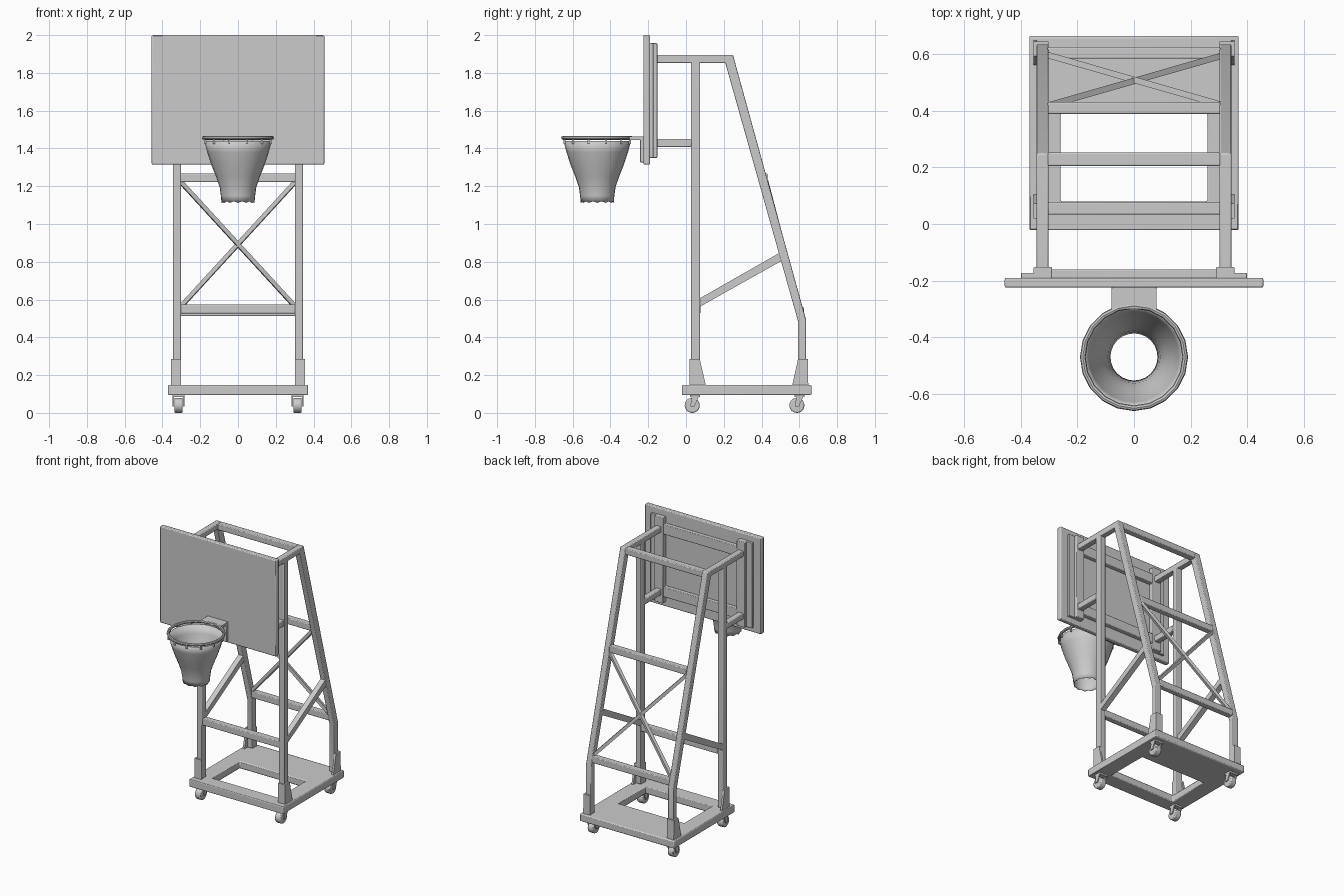
import bpy, bmesh, math
from mathutils import Vector, Matrix

if "Cube" in bpy.data.objects:
    bpy.data.objects.remove(bpy.data.objects["Cube"])


def finish(name, bm, bevel=0.0, smooth=False):
    bmesh.ops.recalc_face_normals(bm, faces=bm.faces[:])
    me = bpy.data.meshes.new(name)
    bm.to_mesh(me)
    bm.free()
    ob = bpy.data.objects.new(name, me)
    bpy.context.collection.objects.link(ob)
    if bevel:
        m = ob.modifiers.new("bevel", 'BEVEL')
        m.width, m.segments, m.limit_method = bevel, 2, 'ANGLE'
    if bevel or smooth:
        bpy.context.view_layer.objects.active = ob
        bpy.ops.object.select_all(action='DESELECT')
        ob.select_set(True)
        bpy.ops.object.shade_smooth_by_angle(angle=math.radians(40))
    return ob


def box(name, x, y, z, bevel=0.0):
    bm = bmesh.new()
    bmesh.ops.create_cube(bm, size=1)
    for v in bm.verts:
        v.co = [(a + b) / 2 + c * (b - a) for (a, b), c in zip((x, y, z), v.co)]
    return finish(name, bm, bevel)


def side_box(name, s, x, y, z, bevel=0.0):
    return box(name, sorted((s * x[0], s * x[1])), y, z, bevel)


def prism(name, s, x, outline, bevel=0.0):
    """Extrude a (y, z) outline between two x values, on side s."""
    bm = bmesh.new()
    f = bm.faces.new([bm.verts.new((s * x[0], y, z)) for y, z in outline])
    g = bmesh.ops.extrude_face_region(bm, geom=[f])['geom']
    bmesh.ops.translate(bm, vec=(s * (x[1] - x[0]), 0, 0),
                        verts=[v for v in g if isinstance(v, bmesh.types.BMVert)])
    return finish(name, bm, bevel)


def beam(name, a, b, w, h, bevel=0.0):
    a, b = Vector(a), Vector(b)
    bm = bmesh.new()
    bmesh.ops.create_cube(bm, size=1, matrix=Matrix.Diagonal((w, h, (b - a).length, 1)))
    q = (b - a).to_track_quat('Z', 'Y').to_matrix().to_4x4()
    bm.transform(Matrix.Translation((a + b) / 2) @ q)
    return finish(name, bm, bevel)


# Base plate with rectangular opening
bm = bmesh.new()
outer = [(-.37, -.022), (.37, -.022), (.37, .665), (-.37, .665)]
inner = [(-.26, .08), (.26, .08), (.26, .39), (-.26, .39)]
loops = [[bm.verts.new((x, y, z)) for x, y in l] for z in (.095, .147) for l in (outer, inner)]
lo, li, uo, ui = loops
for i in range(4):
    j = (i + 1) % 4
    for p, q in ((lo, li), (uo, ui), (lo, uo), (li, ui)):
        bm.faces.new((p[i], p[j], q[j], q[i]))
finish("base_plate", bm, .006)

X = (.302, .344)
for s in (-1, 1):
    side = "left" if s < 0 else "right"
    # Upright, bent rear leg with top arm, lower arm, diagonal brace
    side_box(f"front_post_{side}", s, X, (.027, .075), (.147, 1.87), .005)
    prism(f"rear_leg_{side}", s, X,
          [(.635, .147), (.635, .495), (.249, 1.894), (-.16, 1.894),
           (-.16, 1.853), (.208, 1.853), (.593, .485), (.593, .147)], .005)
    side_box(f"lower_arm_{side}", s, X, (-.16, .03), (1.408, 1.45), .005)
    prism(f"diagonal_brace_{side}", s, (.304, .342),
          [(.07, .56), (.07, .605), (.5, .85), (.515, .81)])
    # Angle-iron shoes at the post feet
    prism(f"front_shoe_side_{side}", s, (.342, .356),
          [(.02, .145), (.105, .145), (.073, .285), (.025, .285)])
    side_box(f"front_shoe_face_{side}", s, (.302, .356), (.019, .03), (.145, .285))
    prism(f"rear_shoe_side_{side}", s, (.342, .356),
          [(.648, .145), (.562, .145), (.593, .285), (.64, .285)])
    side_box(f"rear_shoe_face_{side}", s, (.302, .356), (.633, .645), (.145, .285))
    # Backboard vertical rails
    side_box(f"rail_flange_{side}", s, (.29, .40), (-.192, -.173), (1.35, 1.957), .003)
    side_box(f"rail_pad_{side}", s, (.29, .356), (-.18, -.152), (1.35, 1.957), .004)
    # Casters
    for end, y in (("front", .033), ("rear", .587)):
        bm = bmesh.new()
        bmesh.ops.create_cone(bm, cap_ends=True, segments=24, radius1=.04, radius2=.04, depth=.044,
                              matrix=Matrix.Translation((s * .315, y, .04)) @ Matrix.Rotation(math.pi / 2, 4, 'Y'))
        finish(f"wheel_{end}_{side}", bm, .006)
        for n, x in (("inner", (.283, .290)), ("outer", (.340, .347))):
            prism(f"fork_{n}_{end}_{side}", s, x,
                  [(y - .01, .035), (y + .012, .035), (y + .036, .09), (y - .002, .09)])
        side_box(f"fork_top_{end}_{side}", s, (.283, .347), (y - .012, y + .04), (.083, .097))

# Cross bars between the two sides
box("front_cross_bar", (-.305, .305), (.033, .077), (.527, .574), .005)
box("top_rear_bar", (-.305, .305), (.205, .252), (1.85, 1.893), .005)
SL = (.386 / 1.4)
beam("rear_upper_bar", (-.305, .410, 1.245), (.305, .410, 1.245), .042, .046, .005)
beam("rear_lower_bar", (-.305, .605, .535), (.305, .605, .535), .042, .046, .005)
# Crossed rear braces
for s in (-1, 1):
    n = "a" if s < 0 else "b"
    beam(f"cross_brace_{n}", (s * .305, .42 + s * .002, 1.225), (-s * .305, .595 + s * .002, .56), .022, .022)

# Backboard and its horizontal back rails
box("backboard", (-.457, .457), (-.225, -.19), (1.315, 2.0), .006)
for n, z in (("upper", 1.875), ("lower", 1.43)):
    box(f"back_rail_{n}", (-.30, .30), (-.192, -.16), (z - .035, z + .035), .004)

# Hoop bracket
box("hoop_mount_plate", (-.08, .08), (-.243, -.222), (1.326, 1.464), .003)
box("hoop_arm", (-.08, .08), (-.30, -.23), (1.446, 1.464))

# Rim: round tube swept in a ring
CY = -.47


def ring_surface(name, prof, segs, closed, scallop=0.0):
    bm = bmesh.new()
    rows = []
    for k, (r, z) in enumerate(prof):
        dz = scallop if (k == len(prof) - 1) else 0
        rows.append([bm.verts.new((r * math.cos(2 * math.pi * i / segs), CY + r * math.sin(2 * math.pi * i / segs),
                                   z + dz * (i % 2))) for i in range(segs)])
    for k in range(len(rows) if closed else len(rows) - 1):
        a, b = rows[k], rows[(k + 1) % len(rows)]
        for i in range(segs):
            j = (i + 1) % segs
            bm.faces.new((a[i], a[j], b[j], b[i]))
    return finish(name, bm, smooth=True)


ring_surface("hoop_rim", [(.181 + .010 * math.cos(t * math.pi / 4), 1.456 + .010 * math.sin(t * math.pi / 4))
                          for t in range(8)], 20, True)
# Net with a slightly scalloped lower hem
net = ring_surface("net", [(.178, 1.438), (.163, 1.38), (.14, 1.31), (.116, 1.25),
                           (.097, 1.195), (.091, 1.15), (.087, 1.112)], 24, False, .008)
m = net.modifiers.new("thickness", 'SOLIDIFY')
m.thickness = .004
# Small net hooks under the rim
for i in range(12):
    t = 2 * math.pi * (i + .5) / 12
    x, y = .18 * math.cos(t), CY + .18 * math.sin(t)
    beam(f"net_hook_{i}", (x, y, 1.424), (x, y, 1.452), .01, .01)
